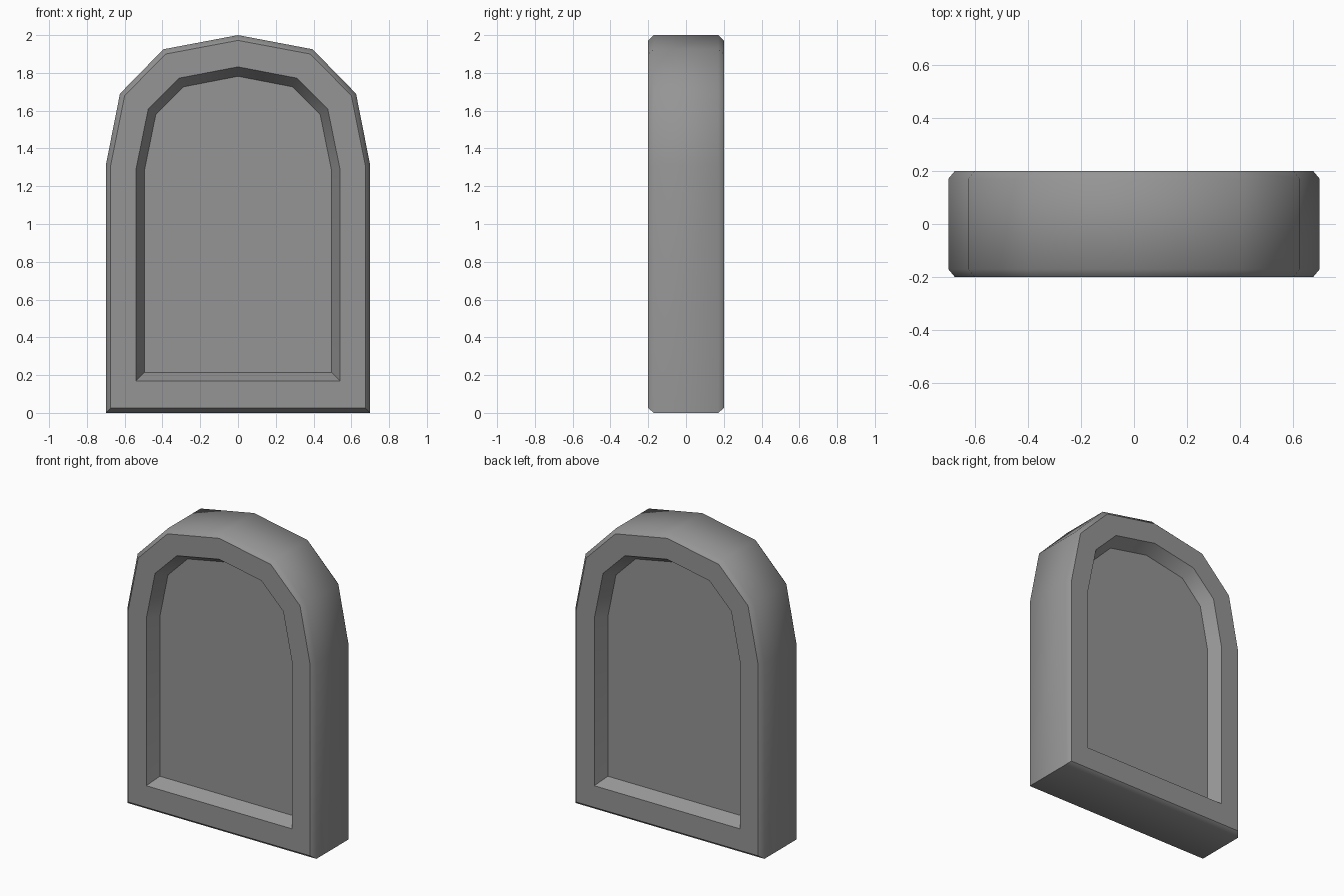
import bpy, bmesh, math

cube = bpy.data.objects.get("Cube")
if cube:
    bpy.data.objects.remove(cube, do_unlink=True)

stone = bpy.data.materials.new("grey stone")
stone.use_nodes = True
grey = (0.3, 0.3, 0.3, 1)
stone.diffuse_color = grey
stone.node_tree.nodes["Principled BSDF"].inputs["Base Color"].default_value = grey


def arch(bottom, half):
    """Closed arch outline from its base height and its right half, bottom to apex."""
    right = [(half[0][0], bottom)] + half
    return right + [(-x, z) for x, z in reversed(right[:-1])]


# Arch outlines, from the outer wall inward to the recessed panel
wall = arch(0.03, [(0.70, 1.31), (0.625, 1.69), (0.395, 1.925), (0, 2.0)])
wall[0], wall[-1] = (0.70, 0), (-0.70, 0)
face = arch(0.025, [(0.675, 1.305), (0.60, 1.68), (0.383, 1.90), (0, 1.972)])
rim = arch(0.17, [(0.54, 1.29), (0.475, 1.61), (0.313, 1.772), (0, 1.832)])
panel = arch(0.215, [(0.495, 1.285), (0.435, 1.58), (0.29, 1.726), (0, 1.782)])

# Front to back: panel, recess slope, frame, chamfer, wall and the same mirrored
front = [(panel, -0.12), (rim, -0.2), (face, -0.2), (wall, -0.17)]
layers = front + [(outline, -y) for outline, y in reversed(front)]

bm = bmesh.new()
rings = [[bm.verts.new((x, y, z)) for x, z in outline] for outline, y in layers]
for a, b in zip(rings, rings[1:]):
    for i in range(len(a)):
        j = (i + 1) % len(a)
        bm.faces.new((a[i], a[j], b[j], b[i]))
bm.faces.new(rings[0])
bm.faces.new(rings[-1])
bmesh.ops.recalc_face_normals(bm, faces=bm.faces)

mesh = bpy.data.meshes.new("arched_slab")
bm.to_mesh(mesh)
bm.free()
mesh.materials.append(stone)
slab = bpy.data.objects.new("arched_slab", mesh)
bpy.context.collection.objects.link(slab)

# Smooth the arch and chamfer, keep frame and recess edges crisp
bpy.ops.object.select_all(action="DESELECT")
slab.select_set(True)
bpy.context.view_layer.objects.active = slab
bpy.ops.object.shade_smooth_by_angle(angle=math.radians(45))
